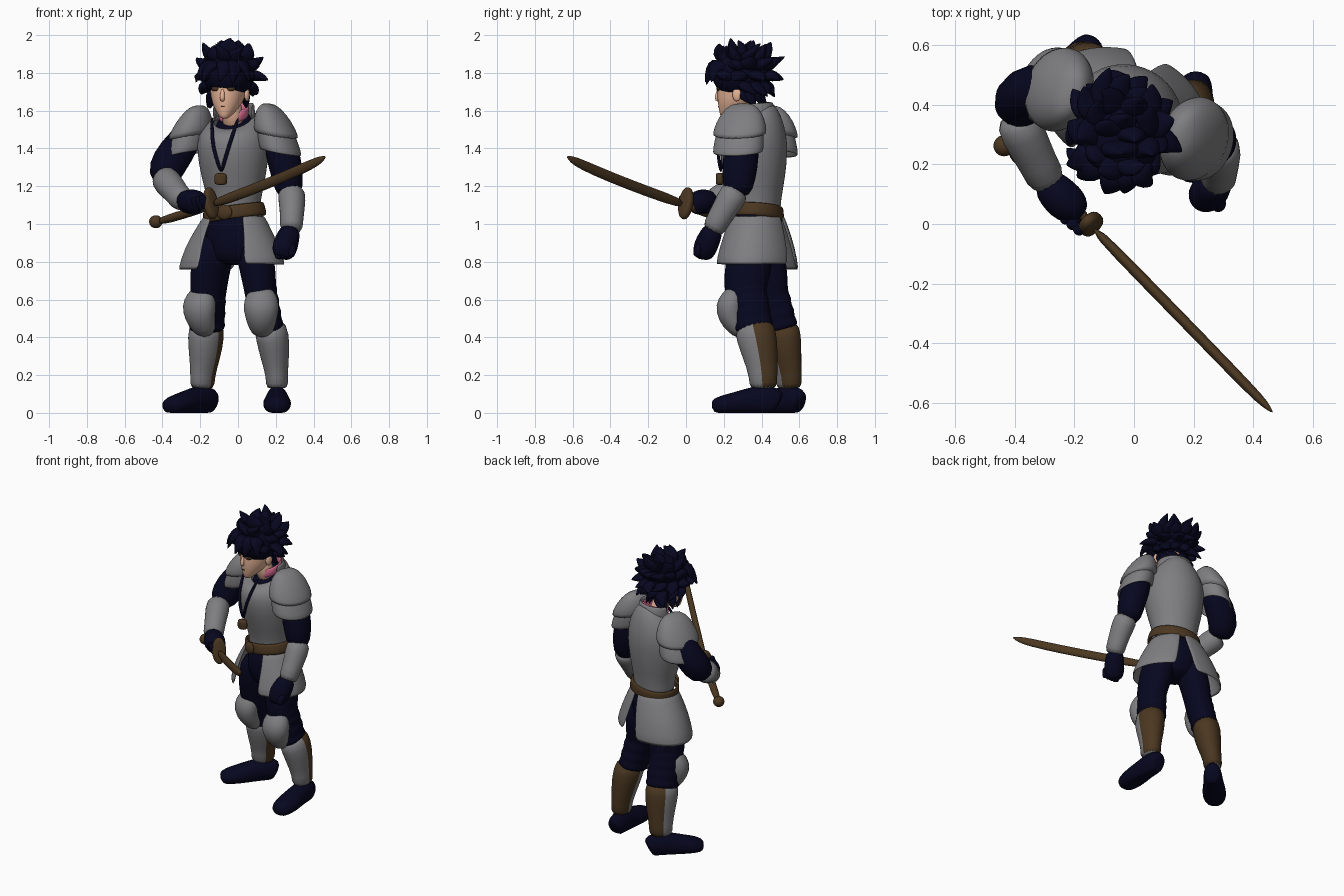
import bpy, bmesh, math, random
from mathutils import Matrix, Vector

random.seed(4)
cube = bpy.data.objects.get("Cube")
if cube:
    bpy.data.objects.remove(cube)


def material(name, *rgb):
    m = bpy.data.materials.new(name)
    m.use_nodes = True
    m.diffuse_color = (*rgb, 1)
    m.node_tree.nodes["Principled BSDF"].inputs["Base Color"].default_value = (*rgb, 1)
    return m


navy = material("navy cloth", .002, .002, .014)
steel = material("grey steel", .21, .21, .22)
leather = material("brown leather", .07, .038, .015)
skin = material("skin", .8, .46, .31)
pink = material("pink scarf", .75, .16, .3)


def build(name, strips, mats, closed=True, cap=True, thick=0, sub=1, rule=None):
    """Bridge rows of points into one smooth mesh."""
    bm = bmesh.new()
    for rows in strips:
        vs = [[bm.verts.new(p) for p in row] for row in rows]
        n = len(vs[0])
        for a, b in zip(vs, vs[1:]):
            for i in range(n if closed else n - 1):
                j = (i + 1) % n
                bm.faces.new((a[i], a[j], b[j], b[i]))
        if closed and cap:
            bm.faces.new(vs[0])
            bm.faces.new(vs[-1])
    bmesh.ops.recalc_face_normals(bm, faces=bm.faces)
    for f in bm.faces:
        f.smooth = True
        if rule:
            f.material_index = rule(f.normal)
    mesh = bpy.data.meshes.new(name)
    bm.to_mesh(mesh)
    bm.free()
    for m in mats:
        mesh.materials.append(m)
    ob = bpy.data.objects.new(name, mesh)
    bpy.context.collection.objects.link(ob)
    if thick:
        ob.modifiers.new("thickness", 'SOLIDIFY').thickness = thick
    if sub:
        s = ob.modifiers.new("smooth", 'SUBSURF')
        s.levels = s.render_levels = sub


def frame(x, y, z=0, yaw=0, roll=0):
    return (Matrix.Translation((x, y, z)) @ Matrix.Rotation(math.radians(yaw), 4, 'Z')
            @ Matrix.Rotation(math.radians(roll), 4, 'Y'))


def loft(name, rings, mat, m, n=20, **kw):
    """Stack ellipses (z, rx, ry, cy, tilt, start, end); angles run from the front."""
    rows, closed = [], True
    for r in rings:
        z, rx, ry, cy, tilt, a0, a1 = tuple(r) + (0, 0, 0, 360)[len(r) - 3:]
        closed = a1 - a0 == 360
        row = []
        for i in range(n):
            a = math.radians(a0 + (a1 - a0) * i / (n if closed else n - 1))
            y = cy - ry * math.cos(a)
            row.append(m @ Vector((rx * math.sin(a), y, z + tilt * y)))
        rows.append(row)
    build(name, [rows], [mat], closed, **kw)


def tube(pts, front=(0, -1, 0), n=14):
    """Rings across a path of (x, y, z, side radius, front radius)."""
    ps = [Vector(p[:3]) for p in pts]
    rows = []
    for i, p in enumerate(ps):
        t = (ps[min(i + 1, len(ps) - 1)] - ps[max(i - 1, 0)]).normalized()
        side = Vector(front).cross(t).normalized()
        up = t.cross(side)
        rows.append([p + side * (pts[i][3] * math.cos(a)) + up * (pts[i][4] * math.sin(a))
                     for a in (math.tau * k / n for k in range(n))])
    return rows


def limb(name, pts, mat, front=(0, -1, 0), **kw):
    build(name, [tube(pts, front)], [mat], **kw)


def ball(name, x, y, z, rx, ry, rz, mat, m=Matrix()):
    rings = [(z + rz * math.sin(e), rx * math.cos(e), ry * math.cos(e), y)
             for e in (math.radians(-80 + 20 * k) for k in range(9))]
    loft(name, rings, mat, m @ Matrix.Translation((x, 0, 0)), n=16)


# Torso armour
T = frame(-.02, .375, 0, -20)
loft("breastplate", [(1.06, .145, .125), (1.12, .14, .125), (1.25, .175, .16, -.01),
                     (1.38, .195, .182, -.02), (1.47, .19, .175, -.018),
                     (1.54, .15, .14, -.01, .3), (1.575, .105, .105, -.01, .6)],
     steel, T, n=24, cap=False, thick=.01)
loft("undershirt", [(1.4, .13, .13), (1.53, .1, .105, -.01, .5), (1.575, .085, .09, -.01, .6)], navy, T)
loft("scarf", [(1.56, .08, .085, -.01, .3, 24, 336), (1.625, .085, .09, -.01, .3, 42, 318)],
     pink, T, thick=.014)
loft("collar", [(1.54, .115, .11, 0, .2, 75, 285), (1.64, .115, .1, -.015, .1, 85, 275)],
     steel, T, thick=.012)
loft("hips", [(.78, .09, .09), (.84, .15, .13), (.98, .16, .135), (1.08, .135, .115)], navy, T)
for side, s, drop, flare in (("left", 1, 0, 0), ("right", -1, .03, .03)):
    loft(side + "_skirt_plate",
         [(1.05, .16, .14, 0, 0, s * 32, s * 176), (.97, .2 + flare * .4, .165, 0, 0, s * 32, s * 173),
          (.88, .245 + flare * .8, .19, 0, 0, s * 28, s * 170),
          (.785 - drop, .28 + flare, .21, 0, 0, s * 26, s * 167)], steel, T, thick=.014)

# Belt, buckle, neck cord and pendant
B = frame(-.02, .37, 1.062, -20, -8)
loft("belt", [(-.038, .175, .15), (0, .172, .148), (.036, .166, .144)], leather, B, cap=False, thick=.016)
ball("buckle", 0, -.152, 0, .045, .018, .04, leather, B)
for side, s in (("left", 1), ("right", -1)):
    path = [(.075, -.135, 1.57), (.055, -.198, 1.45), (.03, -.21, 1.36), (0, -.202, 1.27)]
    limb(side + "_cord", [(*(T @ Vector((x * s, y, z))), .01, .008) for x, y, z in path], navy)
limb("pendant", [(*(T @ Vector((0, -.208, z))), r, .022) for z, r in
                 ((1.27, .022), (1.262, .036), (1.218, .036), (1.206, .028))], leather)

# Shoulder armour in two overlapping layers, peaked towards the neck
for side, s, x, y, z in (("left", 1, .2, .285, 1.49), ("right", -1, -.25, .45, 1.48)):
    P = frame(x, y, z, -20, 10 * s) @ Matrix.Shear('XY', 4, (-.45 * s, 0))
    loft(side + "_shoulder_cap", [(.14, .022, .045), (.12, .06, .09), (.06, .1, .132),
                                  (0, .115, .148), (-.03, .12, .15)], steel, P)
    loft(side + "_shoulder_lame", [(.02, .095, .125), (-.05, .108, .137), (-.105, .112, .14)],
         steel, P, cap=False, thick=.012)

# Arms
limb("left_sleeve", [(.2, .31, 1.52, .08, .08), (.24, .29, 1.36, .095, .1),
                     (.265, .28, 1.24, .085, .092), (.275, .27, 1.14, .07, .07)], navy)
limb("left_vambrace", [(.278, .275, 1.19, .074, .08), (.288, .235, 1.13, .076, .078),
                       (.285, .17, 1.02, .06, .062), (.28, .135, .955, .066, .068)], steel)
limb("right_sleeve", [(-.24, .46, 1.5, .08, .08), (-.33, .45, 1.38, .1, .095),
                      (-.385, .42, 1.29, .1, .095), (-.39, .36, 1.22, .075, .07)], navy)
limb("right_vambrace", [(-.4, .37, 1.25, .07, .07), (-.375, .31, 1.225, .082, .08),
                        (-.32, .2, 1.155, .064, .064), (-.28, .125, 1.11, .072, .072)], steel)


# Gloves: closed hand with a row of knuckles
def glove(side, path, start, step, curl):
    limb(side + "_palm", path, navy, (.5, -1, .3))
    fingers = []
    for k in range(4):
        c = Vector(start) + Vector(step) * k
        fingers.append(tube([(*(c + Vector(curl) * t), r, r) for t, r in
                             ((-1, .016), (-.6, .025), (.6, .025), (1, .016))], (.3, .2, 1), 8))
    build(side + "_fingers", fingers, [navy])


glove("left", [(.282, .15, .98, .05, .055), (.268, .13, .94, .062, .06), (.25, .105, .885, .072, .066),
               (.238, .09, .84, .062, .058), (.232, .085, .815, .035, .035)],
      (.285, .065, .86), (-.022, .006, -.004), (.006, .01, .034))
glove("right", [(-.3, .15, 1.115, .05, .055), (-.265, .11, 1.12, .066, .066), (-.23, .075, 1.115, .072, .07),
                (-.195, .045, 1.11, .058, .058), (-.175, .025, 1.11, .03, .03)],
      (-.245, .04, 1.1), (.022, -.018, .006), (-.01, -.008, .036))

# Legs
LEGS = (
    ("left", (-.1, -1, 0), (0, -1, 0),
     [(.07, .36, .96), (.1, .33, .78), (.115, .315, .68), (.13, .31, .55), (.16, .36, .43)],
     [(.16, .352, .48), (.185, .375, .4), (.195, .395, .3), (.207, .41, .19), (.207, .41, .12)]),
    ("right", (-.62, -.78, 0), (-.68, -.73, 0),
     [(-.1, .39, .96), (-.145, .42, .78), (-.155, .435, .68), (-.16, .45, .55), (-.165, .5, .43)],
     [(-.165, .495, .48), (-.17, .51, .4), (-.175, .525, .3), (-.188, .545, .19), (-.19, .545, .12)]))
for side, face, toe, thigh, shin in LEGS:
    f, d = Vector(face).normalized(), Vector(toe)
    wide = ((.1, .12), (.1, .128), (.09, .12), (.08, .1), (.08, .09))
    limb(side + "_trouser", [(*p, *w) for p, w in zip(thigh, wide)], navy, f)
    # Gathered cloth folds above the boot
    a, b = Vector(thigh[2]), Vector(thigh[4])
    limb(side + "_folds", [(*a.lerp(b, k / 8), *((.094, .115) if k % 2 else (.08, .1)))
                           for k in range(9)], navy, f)
    # Steel greave in front, leather boot behind
    girth = ((.086, .104), (.09, .11), (.078, .094), (.055, .073), (.066, .08))
    build(side + "_greave", [tube([(*p, *g) for p, g in zip(shin, girth)], f, 20)],
          [steel, leather], rule=lambda nrm: 0 if nrm.dot(f) > -.05 else 1)
    # Pointed knee guard running down into the greave
    k = Vector(thigh[3]) + f * .045
    guard = ((.115, -.005, .05, .035), (.07, .01, .086, .066), (.015, .032, .1, .085),
             (-.04, .022, .088, .078), (-.09, -.005, .074, .06), (-.14, -.04, .05, .04))
    limb(side + "_knee_guard", [(*(k + f * o + Vector((0, 0, h))), u, v) for h, o, u, v in guard], steel, f)
    # Shoe with a flat sole
    foot = ((-.085, .04, .05, .05), (-.07, .055, .075, .06), (0, .06, .08, .07),
            (.07, .064, .075, .06), (.15, .078, .06, .05), (.23, .072, .05, .04), (.275, .04, .035, .03))
    ankle = Vector((shin[4][0], shin[4][1], 0))
    rows = tube([(*(ankle + d * o + Vector((0, 0, h))), u, v) for o, u, v, h in foot], (0, 0, 1), 18)
    for p in (p for row in rows for p in row):
        p.z = max(p.z, 0)
    build(side + "_shoe", [rows], [navy])

# Head and face
H = frame(-.05, .29, 0, -15)
limb("neck", [(-.02, .36, 1.5, .06, .06), (-.03, .33, 1.58, .058, .06), (-.04, .31, 1.67, .055, .055)], skin)
loft("head", [(1.557, .016, .018, -.085), (1.572, .034, .04, -.072), (1.615, .066, .083, -.038),
              (1.66, .088, .112, -.015), (1.72, .097, .127, 0), (1.8, .1, .13, .01),
              (1.88, .07, .09, .01)], skin, H)
limb("nose", [(*(H @ Vector((0, y, z))), r, r) for y, z, r in
              ((-.115, 1.72, .008), (-.133, 1.675, .013), (-.128, 1.66, .015), (-.115, 1.652, .008))], skin)


def face_plate(name, x, y, z, w, h, mat, turn=0):
    n = Vector((turn, -1, 0)).normalized()
    q = [H @ (Vector((x, y, z)) + n * t) for t in (0, .008)]
    limb(name, [(*v, w, h) for v in q], mat, (0, 0, 1), sub=0)


for side, s in (("left", 1), ("right", -1)):
    face_plate(side + "_eye", s * .043, -.11, 1.716, .021, .013, leather, s * .4)
    face_plate(side + "_lash", s * .044, -.112, 1.731, .027, .007, navy, s * .4)
    ball(side + "_ear", s * .1, .005, 1.685, .014, .025, .036, skin, H)
face_plate("mouth", 0, -.114, 1.622, .011, .003, leather)

# Spiky hair: rings of swept locks over a cap
core = Vector((.145, .165, .135))
C = Vector((-.05, .295, 1.795))
ball("hair_cap", 0, C.y, C.z, *core, navy, Matrix.Translation((C.x, 0, 0)))
spikes = []
for el, count, lift, width, far in ((72, 5, .035, .06, 1.25), (46, 9, .04, .06, 1.4), (22, 13, .02, .06, 1.5),
                                    (-4, 12, -.02, .056, 1.5), (-30, 12, -.03, .052, 1.45),
                                    (-54, 12, -.045, .046, 1.35)):
    for i in range(count):
        az = 360 * (i + random.uniform(-.3, .3)) / count - 180
        if (el < 20 and abs(az) < 52) or (el < -20 and abs(az) < 80):
            continue
        e, a = math.radians(el), math.radians(az)
        d = Vector((math.sin(a) * math.cos(e), -math.cos(a) * math.cos(e), math.sin(e)))
        out = d * core
        reach = random.uniform(1.12, far)
        sway = random.uniform(-.06, .06)
        bend = Vector((math.cos(a) * sway, math.sin(a) * sway + .01, lift))
        if el == 22 and abs(az) < 65:
            bend, reach = Vector((random.uniform(-.04, .02), 0, random.uniform(-.15, -.1))), 1.28
        p = [C + out * .7, C + out * 1.02, C + out * (1.02 + reach) / 2 + bend * .3, C + out * reach + bend]
        spikes.append(tube([(*q, width * k, width * k * .6) for q, k in zip(p, (1, 1, .68, .04))],
                           (.3, .2, 1) if el < 60 else (0, -1, 0), 7))
build("hair_spikes", spikes, [navy])

# Wooden sword
up = (0, 0, 1)
limb("sword_grip", [(-.43, .26, 1.01, .024, .024), (-.29, .13, 1.05, .024, .024), (-.14, 0, 1.1, .024, .026)],
     leather, up)
ball("sword_pommel", -.435, .262, 1.012, .037, .037, .035, leather)
limb("sword_guard", [(-.16, .015, 1.105, .035, .07), (-.154, .009, 1.107, .047, .09),
                     (-.135, -.01, 1.112, .047, .09), (-.129, -.016, 1.114, .035, .07)], leather, up)
limb("sword_blade", [(-.15, 0, 1.1, .019, .028), (.05, -.205, 1.172, .019, .029),
                     (.25, -.41, 1.252, .019, .029), (.39, -.555, 1.316, .018, .028),
                     (.44, -.605, 1.342, .014, .02), (.465, -.632, 1.358, .002, .003)], leather, up)
